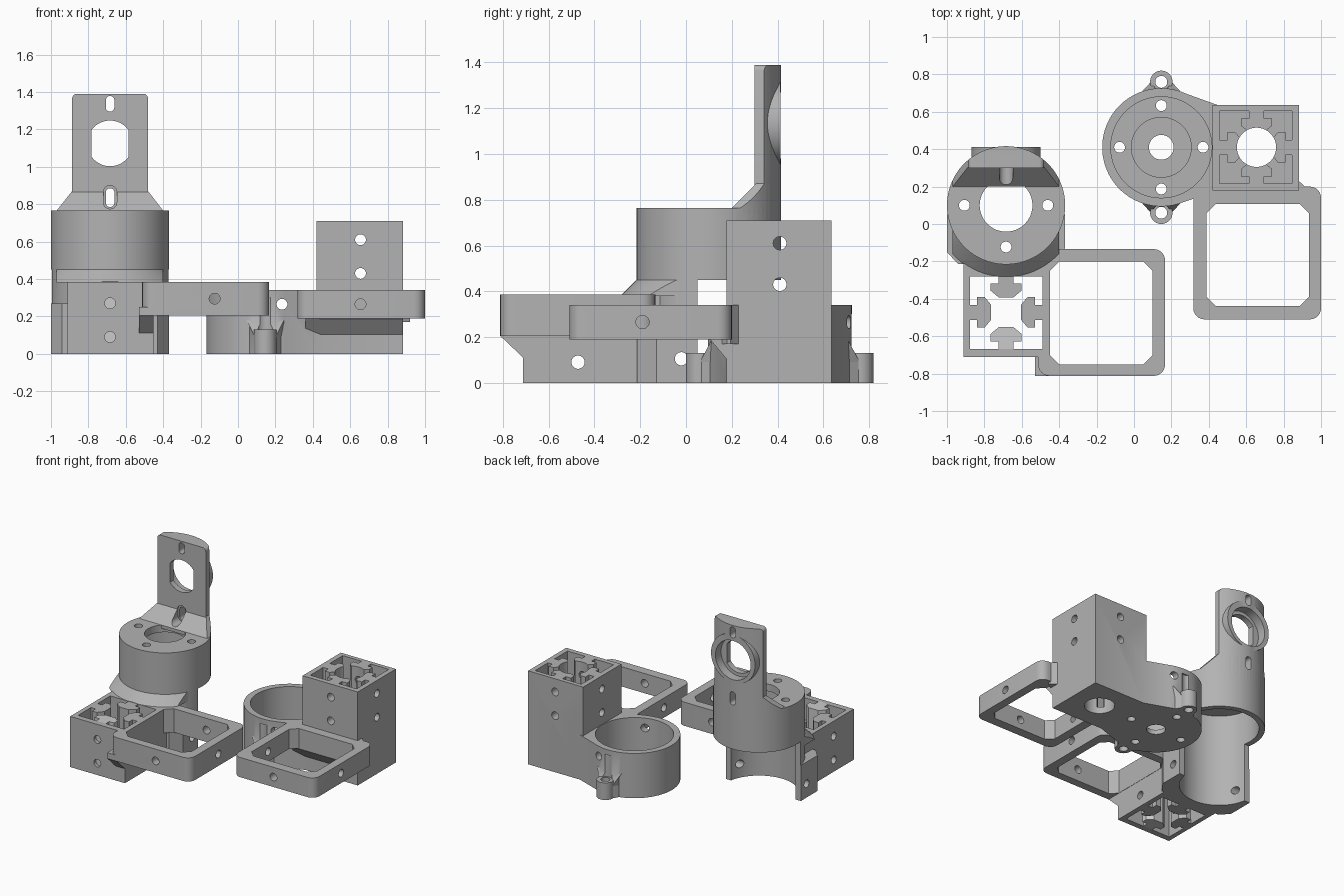
import bpy, bmesh, math

if "Cube" in bpy.data.objects:
    bpy.data.objects.remove(bpy.data.objects["Cube"])

grey = bpy.data.materials.new("plain grey")
grey.diffuse_color = (0.45, 0.45, 0.45, 1)
grey.use_nodes = True
grey.node_tree.nodes["Principled BSDF"].inputs["Base Color"].default_value = grey.diffuse_color


# ---------- solid helpers ----------
def place(axis, p, a):
    return {'x': (a, p[0], p[1]), 'y': (p[0], a, p[1]), 'z': (p[0], p[1], a)}[axis]


def loft(lower, upper, axis, a0, a1, name="solid"):
    bm = bmesh.new()
    lo = [bm.verts.new(place(axis, p, a0)) for p in lower]
    hi = [bm.verts.new(place(axis, p, a1)) for p in upper]
    bm.faces.new(lo)
    bm.faces.new(hi)
    for i in range(len(lo)):
        j = (i + 1) % len(lo)
        bm.faces.new((lo[i], lo[j], hi[j], hi[i]))
    bmesh.ops.recalc_face_normals(bm, faces=bm.faces)
    me = bpy.data.meshes.new(name)
    bm.to_mesh(me)
    bm.free()
    ob = bpy.data.objects.new(name, me)
    bpy.context.collection.objects.link(ob)
    return ob


def prism(pts, axis, a0, a1, name="solid"):
    return loft(pts, pts, axis, a0, a1, name)


def circle(u, v, r, n=72):
    return [(u + r * math.cos(2 * math.pi * (i + .5) / n),
             v + r * math.sin(2 * math.pi * (i + .5) / n)) for i in range(n)]


def cyl(u, v, r, axis, a0, a1, n=72, name="solid"):
    return prism(circle(u, v, r, n), axis, a0, a1, name)


def box(x0, x1, y0, y1, z0, z1, name="solid"):
    return prism([(x0, y0), (x1, y0), (x1, y1), (x0, y1)], 'z', z0, z1, name)


def rrect(x0, x1, y0, y1, r, n):
    pts = []
    for cx, cy, a in ((x1 - r, y1 - r, 0), (x0 + r, y1 - r, 90),
                      (x0 + r, y0 + r, 180), (x1 - r, y0 + r, 270)):
        for i in range(n + 1):
            t = math.radians(a + 90 * i / n)
            pts.append((cx + r * math.cos(t), cy + r * math.sin(t)))
    return pts


def combine(base, mode, *others):
    for other in others:
        mod = base.modifiers.new("join", 'BOOLEAN')
        mod.operation, mod.solver, mod.object = mode, 'EXACT', other
        dg = bpy.context.evaluated_depsgraph_get()
        me = bpy.data.meshes.new_from_object(base.evaluated_get(dg))
        base.modifiers.clear()
        base.data = me
        bpy.data.objects.remove(other)
    return base


def add(base, *o):
    return combine(base, 'UNION', *o)


def cut(base, *o):
    return combine(base, 'DIFFERENCE', *o)


def hole(u, v, axis, a0, a1, r=.029):
    return cyl(u, v, r, axis, a0, a1, 24)


def rail_keys(cx, cy, z0, z1):
    """Four T-shaped keys pointing inwards from the socket walls."""
    t = [(.215, -.04), (.155, -.04), (.155, -.082), (.115, -.082), (.08, -.04),
         (.08, .04), (.115, .082), (.155, .082), (.155, .04), (.215, .04)]
    keys = []
    for c, s in ((1, 0), (0, 1), (-1, 0), (0, -1)):
        keys.append(prism([(cx + c * u - s * v, cy + s * u + c * v) for u, v in t], 'z', z0, z1))
    return keys


def finish(ob):
    ob.data.materials.clear()
    ob.data.materials.append(grey)
    bpy.ops.object.select_all(action='DESELECT')
    ob.select_set(True)
    bpy.context.view_layer.objects.active = ob
    bpy.ops.object.shade_smooth_by_angle(angle=math.radians(30))


# ---------- tall lens mount ----------
X, Y, R = -.684, .10, .316
mount = cyl(X, Y, R, 'z', .45, .765, name="lens_mount")
# front half shell below the housing, with clamp tabs
shell = combine(cyl(X, Y, R, 'z', 0, .45), 'INTERSECT', box(-1.1, 0, -.5, .05, -.1, .6))
tabs = prism([(-1, .05), (-1, -.15), (-.94, -.215), (-.43, -.215), (-.37, -.13), (-.37, .05)],
             'z', 0, .27)
collar = combine(loft(circle(X, Y, .388), circle(X, Y, R), 'z', .38, .45),
                 'INTERSECT', box(-.97, -.4, -.5, -.03, .3, .5))
socket = box(-.912, -.452, -.712, -.08, 0, .385)
add(mount, shell, tabs, collar, socket)
# square side frame with its sloped support
add(mount, prism(rrect(-.512, .166, -.812, -.134, .06, 6), 'z', .205, .385),
    prism([(-.712, .11), (-.812, .205), (-.812, .25), (-.2, .25), (-.2, .11)], 'x', -.53, -.452))
cut(mount, prism(rrect(-.45, .10, -.75, -.20, .05, 1), 'z', -.1, .5),
    box(-.877, -.49, -.668, -.28, -.1, .5))
add(mount, *[k for i, k in enumerate(rail_keys(X, -.472, 0, .385)) if i < 3])
# housing bore, shaft opening and screw holes
cut(mount, cyl(X, Y, .275, 'z', -.1, .71), cyl(X, Y, .141, 'z', .6, .9))
for dx, dy in ((.223, 0), (-.223, 0), (0, -.223)):
    cut(mount, hole(X + dx, Y + dy, 'z', .6, .9))
# upright plate: slice of the housing cylinder with a sloped foot
plate = combine(cyl(X, Y, R, 'z', .7, 1.39), 'INTERSECT',
                prism(rrect(X - .203, X + .203, .5, 1.39, .025, 4), 'y', .3, .6))
foot = combine(cyl(X, Y, R, 'z', .74, .87), 'INTERSECT',
               prism([(.2, .74), (.2, .765), (.305, .87), (.5, .87), (.5, .74)], 'x', -1.1, 0))
foot = combine(foot, 'INTERSECT',
               prism([(-.99, .7), (-.97, .765), (-.887, .87), (-.481, .87), (-.4, .765), (-.38, .7)],
                     'y', 0, .6))
ring = cyl(X, 1.135, .185, 'y', .32, .412)
add(mount, foot, plate, ring)
# lens opening with recess, adjustment slots and relief groove
lens = combine(cyl(X, 1.125, .122, 'y', .2, .6), 'INTERSECT',
               box(X - .098, X + .098, .1, .7, .9, 1.4))
cut(mount, lens, cyl(X, 1.125, .148, 'y', .345, .6))
for z0, z1 in ((1.295, 1.378), (.785, .885)):
    cut(mount, prism(rrect(X - .023, X + .023, z0, z1, .022, 5), 'y', .2, .6))
cut(mount, prism(rrect(X - .036, X + .036, .775, .9, .035, 5), 'y', .15, .31))
# screw holes in socket, tabs and frame
cut(mount, hole(X, .27, 'y', -.8, -.6), hole(X, .09, 'y', -.8, -.6),
    hole(-.472, .09, 'x', -1.1, -.4), hole(-.472, .27, 'x', -1.1, -.8),
    hole(-.02, .105, 'x', -1.1, -.2),
    hole(-.125, .295, 'y', -.9, 0), hole(-.472, .295, 'x', 0, .3))
finish(mount)

# ---------- low motor cup with rail tower ----------
X, Y, T = .146, .41, .651
cup = cyl(X, Y, R, 'z', 0, .34, name="motor_cup")
add(cup, prism([(.25, .112), (.45, .18), (.45, .635), (.25, .707)], 'z', 0, .34))
# screw ears with tapered webs
for s in (1, -1):
    ear_y = Y + s * .35
    web = loft([(X - .1, Y + s * .28), (X + .1, Y + s * .28), (X + .055, ear_y), (X - .055, ear_y)],
               [(X - .1, Y + s * .28), (X + .1, Y + s * .28), (X + .1, Y + s * .302),
                (X - .1, Y + s * .302)], 'z', .09, .18)
    low = prism([(X - .1, Y + s * .28), (X + .1, Y + s * .28), (X + .055, ear_y), (X - .055, ear_y)],
                'z', 0, .09)
    add(cup, low, web, cyl(X, ear_y, .06, 'z', 0, .13, 32))
    cut(cup, hole(X, ear_y, 'z', -.1, .3, .032), cyl(X, ear_y, .046, 'z', .13, .3, 24))
# rail tower
add(cup, box(.419, .882, .178, .636, 0, .71))
# square side frame with sloped support
add(cup, prism(rrect(.317, 1, -.51, .2, .06, 6), 'z', .19, .34),
    prism([(.18, .1), (.105, .19), (.105, .25), (.25, .25), (.25, .1)], 'x', .36, .882),
    prism([(.87, .15), (.92, .18), (.92, .195), (.87, .24)], 'z', .17, .34))
cut(cup, prism(rrect(.387, .936, -.438, .108, .05, 1), 'z', -.1, .5))
# hollow interior, shaft recess and base screw holes
cut(cup, cyl(X, Y, .27, 'z', .05, .6), cyl(X, Y, .16, 'z', .035, .2),
    cyl(X, Y, .066, 'z', -.1, .2, 48))
for dx, dy in ((1, 0), (-1, 0), (0, 1), (0, -1)):
    cut(cup, hole(X + .223 * dx, Y + .223 * dy, 'z', -.1, .2))
cut(cup, hole(.235, .265, 'y', 0, .9))
# tower socket with keys and round bore
cut(cup, box(T - .194, T + .194, Y - .194, Y + .194, .05, .9))
add(cup, *rail_keys(T + .004, Y, .04, .71))
cut(cup, cyl(T + .004, Y, .105, 'z', -.1, .9, 48))
for z in (.43, .61):
    cut(cup, hole(T + .004, z, 'y', 0, .9), hole(Y, z, 'x', .3, 1.1))
cut(cup, hole(T + .004, .265, 'y', -.7, -.3), hole(-.19, .265, 'x', .2, 1.2))
finish(cup)
